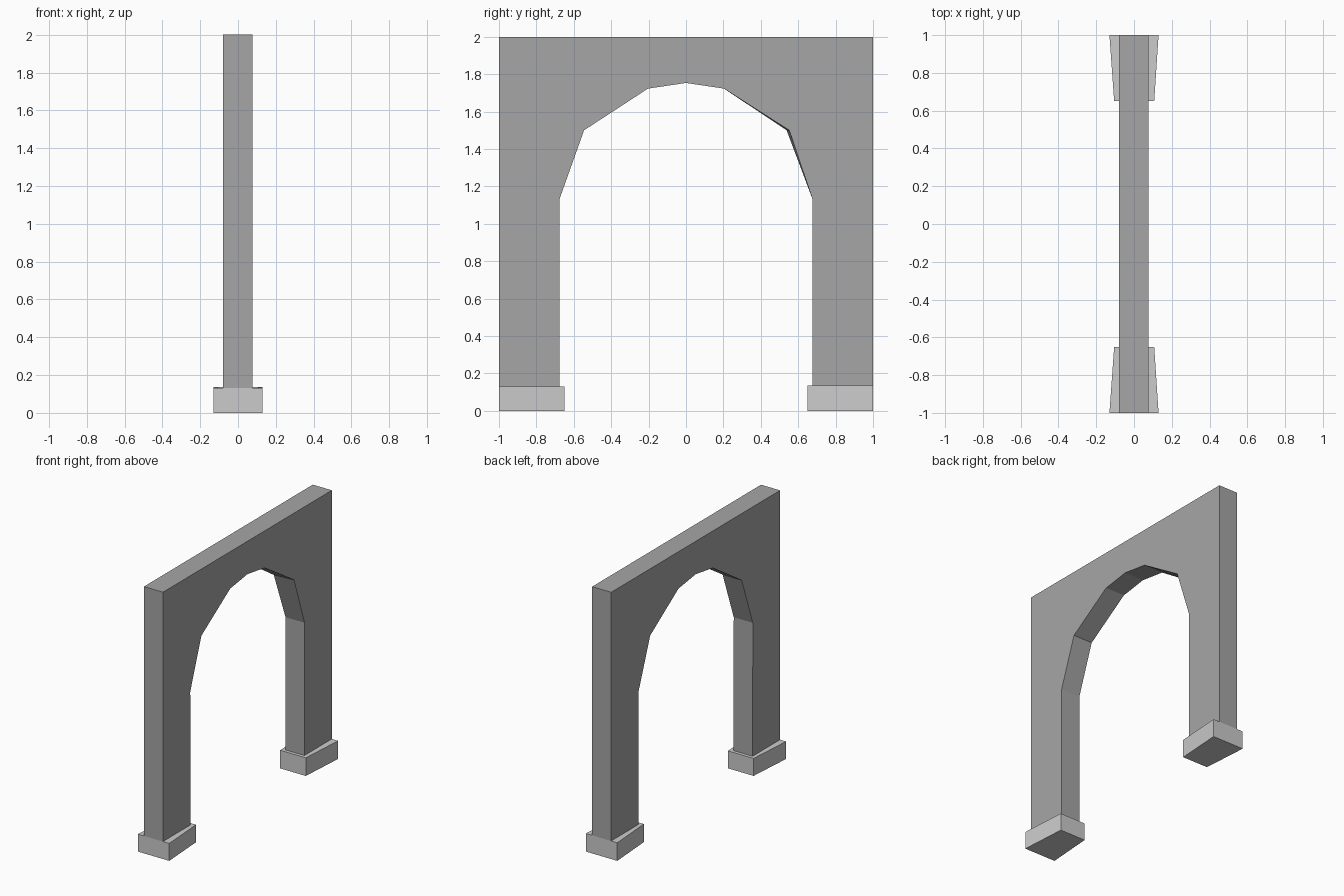
import bpy, bmesh

if "Cube" in bpy.data.objects:
    bpy.data.objects.remove(bpy.data.objects["Cube"])


def grey(name, value):
    mat = bpy.data.materials.new(name)
    mat.diffuse_color = (value, value, value, 1)
    mat.use_nodes = True
    mat.node_tree.nodes["Principled BSDF"].inputs["Base Color"].default_value = mat.diffuse_color
    return mat


def prism(name, points, direction, mat):
    """Extrude a flat outline along a direction into a closed solid."""
    bm = bmesh.new()
    face = bm.faces.new([bm.verts.new(p) for p in points])
    ext = bmesh.ops.extrude_face_region(bm, geom=[face], use_keep_orig=True)
    verts = [g for g in ext["geom"] if isinstance(g, bmesh.types.BMVert)]
    bmesh.ops.translate(bm, verts=verts, vec=direction)
    bmesh.ops.recalc_face_normals(bm, faces=bm.faces[:])
    mesh = bpy.data.meshes.new(name)
    bm.to_mesh(mesh)
    bm.free()
    mesh.materials.append(mat)
    obj = bpy.data.objects.new(name, mesh)
    bpy.context.collection.objects.link(obj)
    return obj


wall_grey = grey("wall_grey", 0.38)
plinth_grey = grey("plinth_grey", 0.55)

X_BACK, X_FRONT = -0.08, 0.078
BASE_LEFT, BASE_RIGHT = 0.131, 0.136

# Arched wall: half outline of the opening, mirrored across y = 0
haunch = [(0.677, 1.13), (0.545, 1.5), (0.203, 1.723)]
opening = haunch + [(0, 1.753)] + [(-y, z) for y, z in reversed(haunch)]
outline = ([(0.675, BASE_RIGHT)] + opening
           + [(-0.675, BASE_LEFT), (-1, BASE_LEFT), (-1, 2), (1, 2), (1, BASE_RIGHT)])
wall = prism("arch_wall", [(X_BACK, y, z) for y, z in outline],
             (X_FRONT - X_BACK, 0, 0), wall_grey)

# Slight skew of one haunch corner through the wall thickness
for v in wall.data.vertices:
    if abs(v.co.y - 0.545) < 0.01:
        v.co.y += 0.007 if v.co.x > 0 else -0.007

# Tapered plinths, wider at the outer ends
for side, name, height in ((1, "plinth_right", BASE_RIGHT),
                           (-1, "plinth_left", BASE_LEFT)):
    plan = [(-0.13, 1), (0.13, 1), (0.107, 0.65), (-0.105, 0.65)]
    prism(name, [(x, y * side, 0) for x, y in plan], (0, 0, height), plinth_grey)
